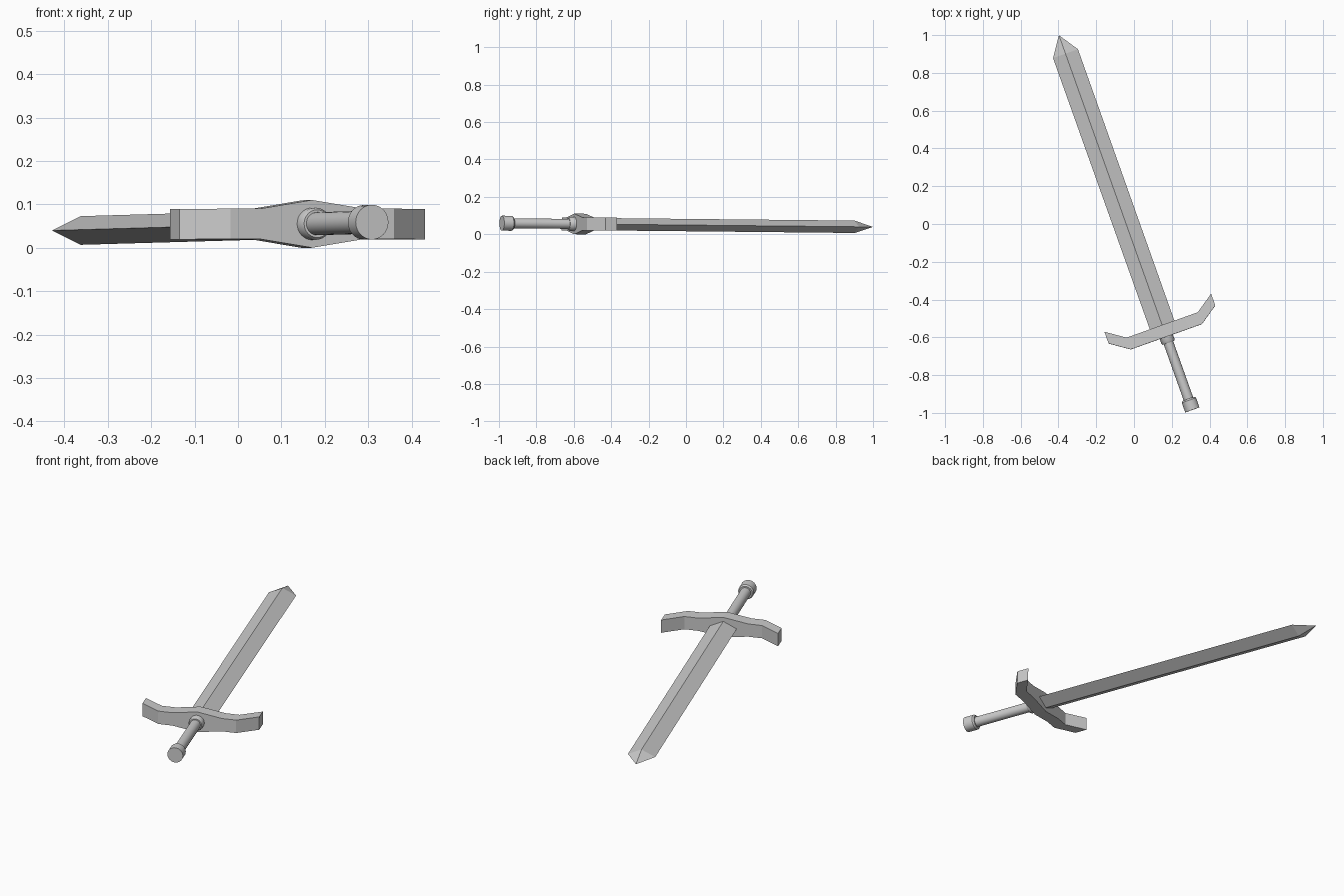
import bpy, bmesh
from math import cos, sin, pi, radians
from mathutils import Matrix

if "Cube" in bpy.data.objects:
    bpy.data.objects.remove(bpy.data.objects["Cube"])

# Sword frame: local x across the guard, local y toward the tip, origin at the guard centre
PLACE = (Matrix.Translation((0.16, -0.566, 0.055))
         @ Matrix.Rotation(radians(19.6), 4, 'Z')
         @ Matrix.Rotation(radians(-0.55), 4, 'X'))


def loft(name, sections, smooth=False):
    """Skin matching rings of points, cap both ends."""
    bm = bmesh.new()
    rings = [[bm.verts.new(p) for p in s] for s in sections]
    n = len(rings[0])
    for a, b in zip(rings, rings[1:]):
        for i in range(n):
            j = (i + 1) % n
            bm.faces.new((a[i], a[j], b[j], b[i]))
    bm.faces.new(rings[0])
    bm.faces.new(rings[-1])
    bmesh.ops.remove_doubles(bm, verts=bm.verts, dist=1e-5)
    bmesh.ops.recalc_face_normals(bm, faces=bm.faces)
    me = bpy.data.meshes.new(name)
    bm.to_mesh(me)
    bm.free()
    ob = bpy.data.objects.new(name, me)
    bpy.context.collection.objects.link(ob)
    ob.matrix_world = PLACE
    if smooth:
        bpy.ops.object.select_all(action='DESELECT')
        ob.select_set(True)
        bpy.context.view_layer.objects.active = ob
        bpy.ops.object.shade_smooth_by_angle(angle=radians(30))
    return ob


def diamond(y, w, h):
    return [(w, y, 0), (0, y, h), (-w, y, 0), (0, y, -h)]


def slab(x, shift, h, d=0.033):
    return [(x, shift - d, -h), (x, shift + d, -h), (x, shift + d, h), (x, shift - d, h)]


def circle(y, r, n=32):
    return [(r * cos(2 * pi * i / n), y, r * sin(2 * pi * i / n)) for i in range(n)]


# Blade: diamond section running to a point
loft("blade", [diamond(0, 0.069, 0.033), diamond(1.558, 0.07, 0.033), diamond(1.662, 0, 0)])

# Guard: thick in the middle, arms swept toward the tip
half = [(0.127, 0, 0.035), (0.20, 0, 0.035), (0.30, 0.069, 0.035)]
stations = [(-x, s, h) for x, s, h in reversed(half)] + [(0, 0, 0.055)] + half
loft("guard", [slab(*s) for s in stations])

# Round parts: (distance along the sword, radius)
round_parts = {
    "collar": [(-0.02, 0.037), (-0.058, 0.037), (-0.067, 0.032)],
    "grip": [(-0.03, 0.0265), (-0.41, 0.0265)],
    "pommel": [(-0.382, 0.034), (-0.39, 0.04), (-0.444, 0.04)],
}
for name, profile in round_parts.items():
    loft(name, [circle(y, r) for y, r in profile], smooth=True)
